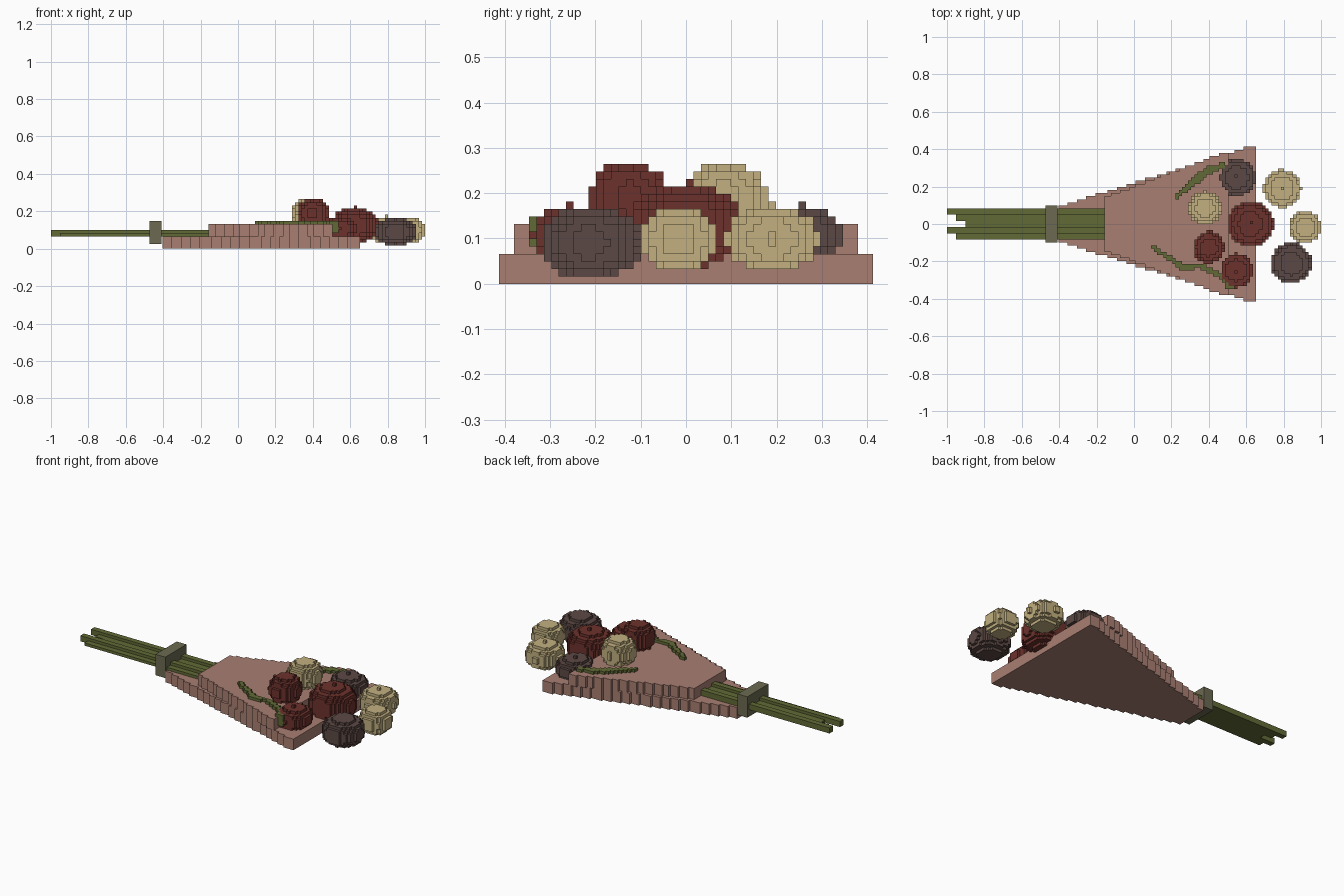
import bpy, bmesh, math
from mathutils import Vector

if "Cube" in bpy.data.objects:
    bpy.data.objects.remove(bpy.data.objects["Cube"])

V = 2 / 121  # size of one block


def material(name, rgb):
    m = bpy.data.materials.new(name)
    lin = [((c / 255 + 0.055) / 1.055) ** 2.4 for c in rgb]
    m.diffuse_color = (*lin, 1)
    m.use_nodes = True
    m.node_tree.nodes["Principled BSDF"].inputs["Base Color"].default_value = m.diffuse_color
    return m


PINK = material("dusty_pink", (169, 127, 114))
GREEN = material("stem_green", (98, 106, 54))
OLIVE = material("olive_grey", (108, 106, 82))
RED = material("deep_red", (108, 50, 44))
CREAM = material("cream", (194, 176, 128))
BROWN = material("grey_brown", (92, 73, 69))


def finish(name, bm, mat):
    bmesh.ops.remove_doubles(bm, verts=bm.verts, dist=V * 0.01)
    bmesh.ops.recalc_face_normals(bm, faces=bm.faces)
    me = bpy.data.meshes.new(name)
    bm.to_mesh(me)
    bm.free()
    me.materials.append(mat)
    ob = bpy.data.objects.new(name, me)
    bpy.context.collection.objects.link(ob)
    return ob


def box(name, lo, hi, mat):
    bm = bmesh.new()
    bmesh.ops.create_cube(bm, size=1)
    for v in bm.verts:
        v.co = [l + (c + 0.5) * (h - l) for c, l, h in zip(v.co, lo, hi)]
    return finish(name, bm, mat)


def blocks(name, cells, mat):
    """Outer skin of a set of grid cells (x from -1, y from 0, z from 0)."""
    bm = bmesh.new()
    for c in cells:
        for axis in range(3):
            for side in (0, 1):
                n = list(c)
                n[axis] += 2 * side - 1
                if tuple(n) in cells:
                    continue
                quad = []
                for a, b in ((0, 0), (1, 0), (1, 1), (0, 1)):
                    p = list(c)
                    p[axis] += side
                    p[(axis + 1) % 3] += a
                    p[(axis + 2) % 3] += b
                    quad.append(bm.verts.new((p[0] * V - 1, p[1] * V, p[2] * V)))
                if not side:
                    quad.reverse()
                bm.faces.new(quad)
    return finish(name, bm, mat)


def wrap_tier(name, i0, i1, half0, half1, z0, z1):
    """Stepped wedge: a staircase outline mirrored across y, extruded in z."""
    steps = []
    for i in range(i0, i1):
        h = math.ceil(half0 + (half1 - half0) * (i - i0 + 1) / (i1 - i0) - 0.01)
        if steps and steps[-1][2] == h:
            steps[-1][1] = i + 1
        else:
            steps.append([i, i + 1, h])
    edge = [(i, h) for a, b, h in steps for i in (a, b)]
    outline = [(i, -h) for i, h in edge] + [(i, h) for i, h in reversed(edge)]
    bm = bmesh.new()
    face = bm.faces.new([bm.verts.new((i * V - 1, h * V, z0 * V)) for i, h in outline])
    top = bmesh.ops.extrude_face_region(bm, geom=[face])["geom"]
    moved = [g for g in top if isinstance(g, bmesh.types.BMVert)]
    bmesh.ops.translate(bm, verts=moved, vec=(0, 0, (z1 - z0) * V))
    return finish(name, bm, PINK)


# Paper wrap in two tiers
wrap_tier("wrap_lower", 36, 100, 5, 25, 0, 4)
wrap_tier("wrap_upper", 51, 91, 8, 23, 4, 8)

# Stems, uneven at the cut ends
for n, (start, top) in enumerate(((3, 5), (0, 6), (6, 5), (3, 5), (0, 6))):
    y = (-5 + 2 * n) * V
    box(f"stem_{n + 1}", (start * V - 1, y, 4 * V),
        (52 * V - 1, y + 2 * V, top * V), GREEN)

# Tie around the stems
box("tie_band", (-0.472, -6 * V, 1.5 * V), (-0.408, 6 * V, 9 * V), OLIVE)


def flower(name, x, y, r, z0, z1, mat, nub=True):
    """Flattened block ball with a small bud on top."""
    zc, h = (z0 + z1) / 2, (z1 - z0) / 2
    cells = set()
    ci, cj, n = int((x + 1) // V), int(y // V), int(r / V) + 2
    for i in range(ci - n, ci + n + 1):
        for j in range(cj - n, cj + n + 1):
            d = math.hypot((i + 0.5) * V - 1 - x, (j + 0.5) * V - y) / r
            for k in range(z0, z1):
                if d ** 2.5 + (abs(k + 0.5 - zc) / h) ** 2.5 < 1:
                    cells.add((i, j, k))
    if nub:
        cells.add((ci, cj, z1))
    return blocks(name, cells, mat)


flower("cream_flower_top", 0.38, 0.085, 0.09, 7, 16, CREAM, False)
flower("red_flower_top", 0.40, -0.125, 0.085, 7, 16, RED, False)
flower("red_flower_centre", 0.625, 0.0, 0.124, 2, 13, RED)
flower("red_flower_side", 0.545, -0.248, 0.092, 3, 10, RED)
flower("brown_flower_side", 0.55, 0.248, 0.1, 3, 10, BROWN)
flower("cream_flower_back", 0.792, 0.19, 0.101, 2, 10, CREAM)
flower("cream_flower_tip", 0.915, -0.017, 0.085, 2, 10, CREAM, False)
flower("brown_flower_front", 0.84, -0.21, 0.109, 1, 10, BROWN, False)


def leaf(name, points, k0=8, k1=9):
    """Thin block strip along a path of (x, y, half width)."""
    cells = set()
    for (xa, ya, wa), (xb, yb, wb) in zip(points, points[1:]):
        a, b = Vector((xa, ya)), Vector((xb, yb))
        for i in range(int((xa + 0.97) // V), int((xb + 1.03) // V) + 1):
            for j in range(-24, 25):
                p = Vector(((i + 0.5) * V - 1, (j + 0.5) * V))
                t = min(1, max(0, (p - a).dot(b - a) / (b - a).length_squared))
                if (p - a.lerp(b, t)).length < wa + (wb - wa) * t:
                    cells.update((i, j, k) for k in range(k0, k1))
    return blocks(name, cells, GREEN)


# Leaves lying on the wrap
leaf("leaf_back", [(0.225, 0.145, 0.011), (0.36, 0.255, 0.022),
                   (0.40, 0.29, 0.024), (0.48, 0.315, 0.012)])
leaf("leaf_front", [(0.10, -0.125, 0.011), (0.20, -0.19, 0.014), (0.27, -0.235, 0.02),
                    (0.35, -0.22, 0.012), (0.45, -0.27, 0.016), (0.51, -0.32, 0.02)])
leaf("leaf_front_tip", [(0.50, -0.325, 0.018), (0.53, -0.335, 0.012)], 5, 9)
